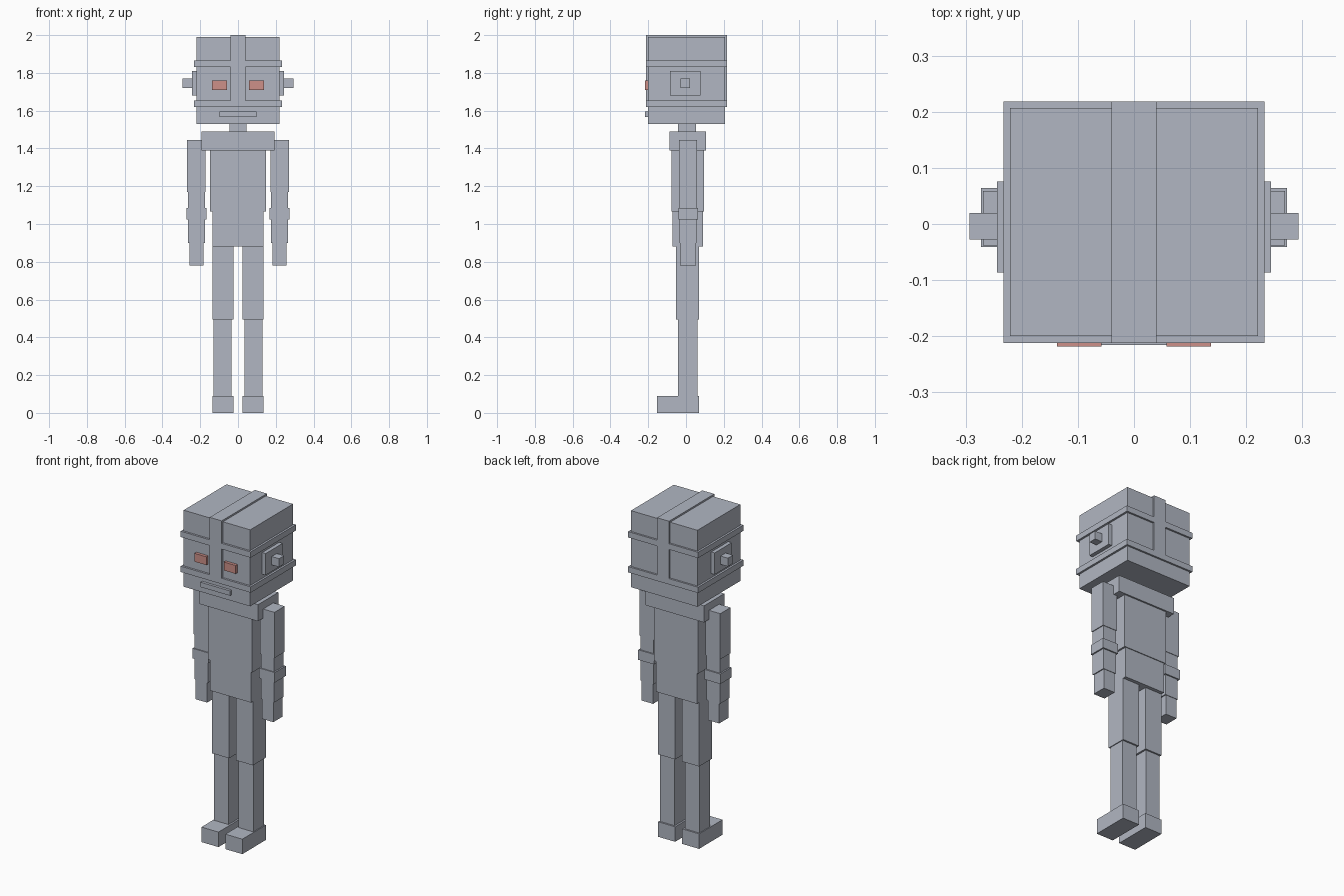
import bpy

if "Cube" in bpy.data.objects:
    bpy.data.objects.remove(bpy.data.objects["Cube"], do_unlink=True)


def material(name, rgb):
    mat = bpy.data.materials.new(name)
    mat.use_nodes = True
    colour = (*rgb, 1.0)
    mat.diffuse_color = colour
    mat.node_tree.nodes["Principled BSDF"].inputs["Base Color"].default_value = colour
    return mat


steel = material("steel_grey", (0.44, 0.47, 0.54))
red = material("eye_red", (0.61, 0.28, 0.25))


def box(name, x, y, z, mat=steel):
    """Box from (low, high) ranges on each axis."""
    spans = (x, y, z)
    bpy.ops.mesh.primitive_cube_add(size=1, location=[(a + b) / 2 for a, b in spans])
    obj = bpy.context.object
    obj.name = name
    obj.scale = [b - a for a, b in spans]
    bpy.ops.object.transform_apply(location=False, rotation=False, scale=True)
    obj.data.materials.append(mat)
    return obj


def pair(name, x, y, z, mat=steel):
    """The same box on the model's left (+x) and right (-x)."""
    box("left_" + name, x, y, z, mat)
    box("right_" + name, (-x[1], -x[0]), y, z, mat)


# Head with its raised straps
box("head", (-0.221, 0.221), (-0.2, 0.207), (1.53, 1.99))
strap_y = (-0.212, 0.218)
box("upper_head_strap", (-0.233, 0.233), strap_y, (1.83, 1.865))
box("lower_head_strap", (-0.233, 0.233), strap_y, (1.62, 1.655))
box("crest_strap", (-0.04, 0.04), strap_y, (1.63, 2.0))

# Face and ears
pair("eye", (0.058, 0.137), (-0.218, -0.19), (1.71, 1.76), red)
box("mouth", (-0.098, 0.098), (-0.216, -0.19), (1.567, 1.596))
pair("ear_plate", (0.21, 0.244), (-0.086, 0.076), (1.68, 1.81))
pair("ear_knob", (0.23, 0.293), (-0.028, 0.02), (1.72, 1.77))

# Torso
box("neck", (-0.045, 0.045), (-0.042, 0.053), (1.48, 1.54))
box("shoulders", (-0.194, 0.194), (-0.087, 0.106), (1.39, 1.49))
box("chest", (-0.147, 0.147), (-0.076, 0.096), (1.065, 1.39))
box("pelvis", (-0.136, 0.136), (-0.072, 0.091), (0.88, 1.065))

# Arms
pair("upper_arm", (0.172, 0.269), (-0.038, 0.059), (1.17, 1.445))
pair("lower_upper_arm", (0.176, 0.264), (-0.035, 0.056), (1.08, 1.17))
pair("elbow_cuff", (0.167, 0.273), (-0.041, 0.064), (1.025, 1.085))
pair("forearm", (0.176, 0.264), (-0.035, 0.056), (0.9, 1.025))
pair("hand", (0.182, 0.258), (-0.033, 0.053), (0.78, 0.9))

# Legs
pair("thigh", (0.023, 0.136), (-0.052, 0.07), (0.495, 0.88))
pair("shin", (0.034, 0.131), (-0.042, 0.06), (0.09, 0.495))
pair("foot", (0.023, 0.136), (-0.153, 0.07), (0.0, 0.09))
